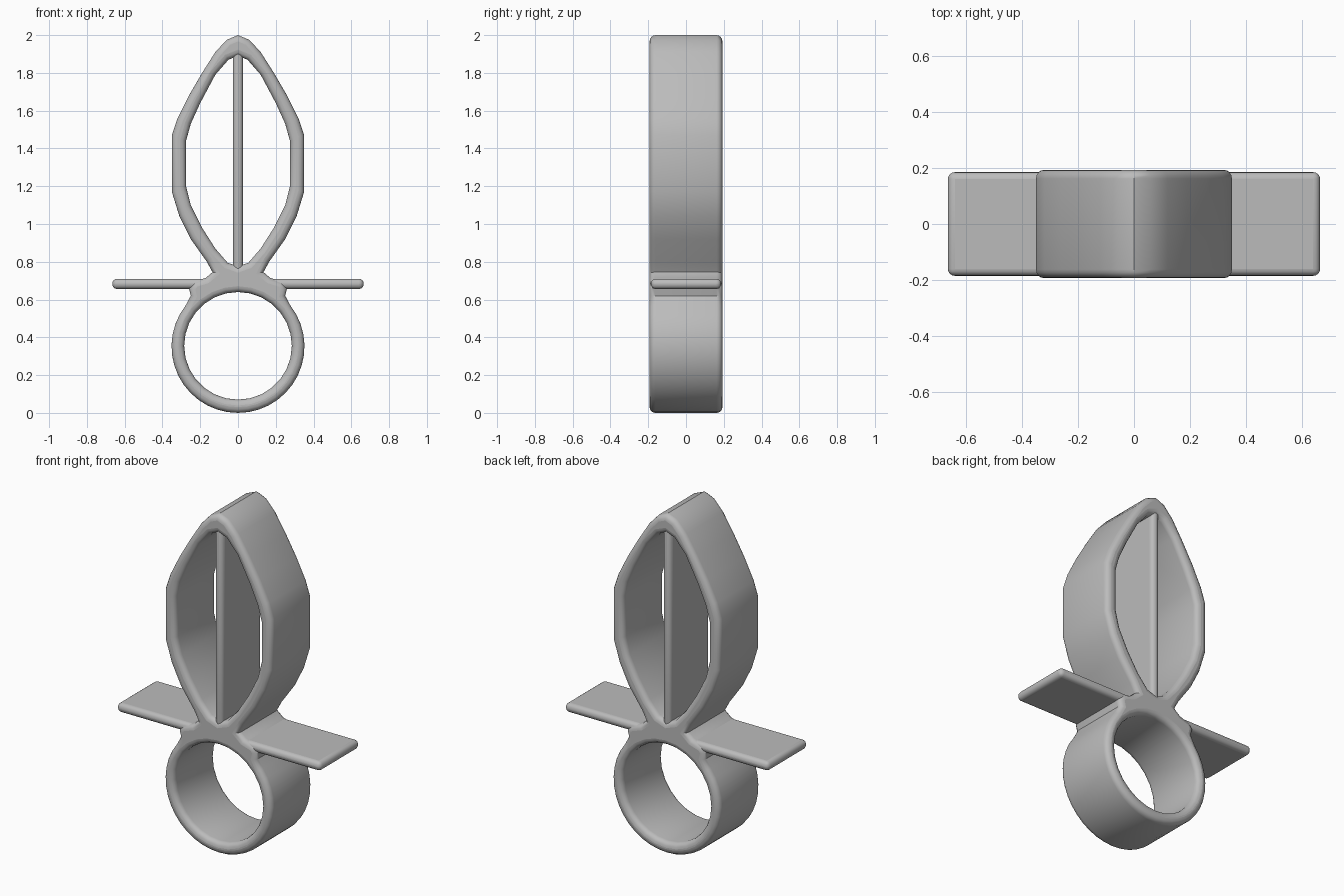
import bpy
import math

cube = bpy.data.objects.get("Cube")
if cube:
    bpy.data.objects.remove(cube)

# One plain grey for the whole model
grey = bpy.data.materials.new("plain grey")
grey.use_nodes = True
grey.diffuse_color = (0.5, 0.5, 0.5, 1)
grey.node_tree.nodes["Principled BSDF"].inputs["Base Color"].default_value = (0.5, 0.5, 0.5, 1)


def mirrored(half):
    """Close a right-hand half profile (x, z) across x = 0."""
    return half + [(-x, z) for x, z in reversed(half) if x > 0.001]


def arc(radius, centre, start, end, steps):
    """Points on a circle, angles in degrees from +x."""
    angles = [math.radians(start + (end - start) * i / steps) for i in range(steps + 1)]
    return [(radius * math.cos(a), centre + radius * math.sin(a)) for a in angles]


def smooth(obj):
    bpy.ops.object.select_all(action="DESELECT")
    obj.select_set(True)
    bpy.context.view_layer.objects.active = obj
    bpy.ops.object.shade_smooth_by_angle(angle=math.radians(40))


def rounded_frame(name, outlines, half_depth, bevel):
    """Filled profile with holes, given depth along y and rounded rims."""
    curve = bpy.data.curves.new(name, "CURVE")
    curve.dimensions = "2D"
    curve.fill_mode = "BOTH"
    curve.extrude = half_depth - bevel
    curve.bevel_depth = bevel
    curve.bevel_resolution = 3
    curve.offset = -bevel
    for points in outlines:
        spline = curve.splines.new("POLY")
        spline.points.add(len(points) - 1)
        for p, (x, z) in zip(spline.points, points):
            p.co = (x, z, 0, 1)
        spline.use_cyclic_u = True
    curve.materials.append(grey)
    obj = bpy.data.objects.new(name, curve)
    bpy.context.collection.objects.link(obj)
    obj.rotation_euler.x = math.pi / 2
    bpy.ops.object.select_all(action="DESELECT")
    obj.select_set(True)
    bpy.context.view_layer.objects.active = obj
    bpy.ops.object.convert(target="MESH")
    smooth(bpy.context.object)


def plate(name, size, location):
    """Thin slab with rounded edges."""
    bpy.ops.mesh.primitive_cube_add(size=1, location=location)
    obj = bpy.context.object
    obj.name = name
    obj.scale = size
    bpy.ops.object.transform_apply(location=False, rotation=False, scale=True)
    obj.data.materials.append(grey)
    mod = obj.modifiers.new("rounding", "BEVEL")
    mod.width = min(size) * 0.46
    mod.segments = 4
    smooth(obj)


# Leaf-shaped loop joined by a short neck to the round loop
leaf_outer = [(0, 2.0), (0.06, 1.975), (0.12, 1.91), (0.19, 1.80), (0.26, 1.68),
              (0.32, 1.56), (0.35, 1.47), (0.35, 1.17), (0.31, 1.04),
              (0.25, 0.92), (0.165, 0.80)]
neck = [(0.135, 0.745), (0.17, 0.715), (0.235, 0.695), (0.26, 0.66), (0.25, 0.62)]
ring_outer = arc(0.352, 0.352, 38, -90, 14)
leaf_hole = [(0, 1.89), (0.05, 1.87), (0.12, 1.79), (0.20, 1.64), (0.25, 1.53),
             (0.275, 1.44), (0.275, 1.20), (0.25, 1.10), (0.19, 0.98),
             (0.12, 0.87), (0.055, 0.795), (0, 0.775)]
ring_hole = arc(0.285, 0.355, 90, -90, 14)
rounded_frame("looped_frame",
              [mirrored(leaf_outer + neck + ring_outer), mirrored(leaf_hole), mirrored(ring_hole)],
              0.193, 0.031)

# Upright divider inside the leaf loop
plate("centre_divider", (0.054, 0.37, 1.18), (0, 0, 1.33))

# Flat crossbar through the neck
plate("crossbar", (1.33, 0.37, 0.054), (0, 0, 0.683))
